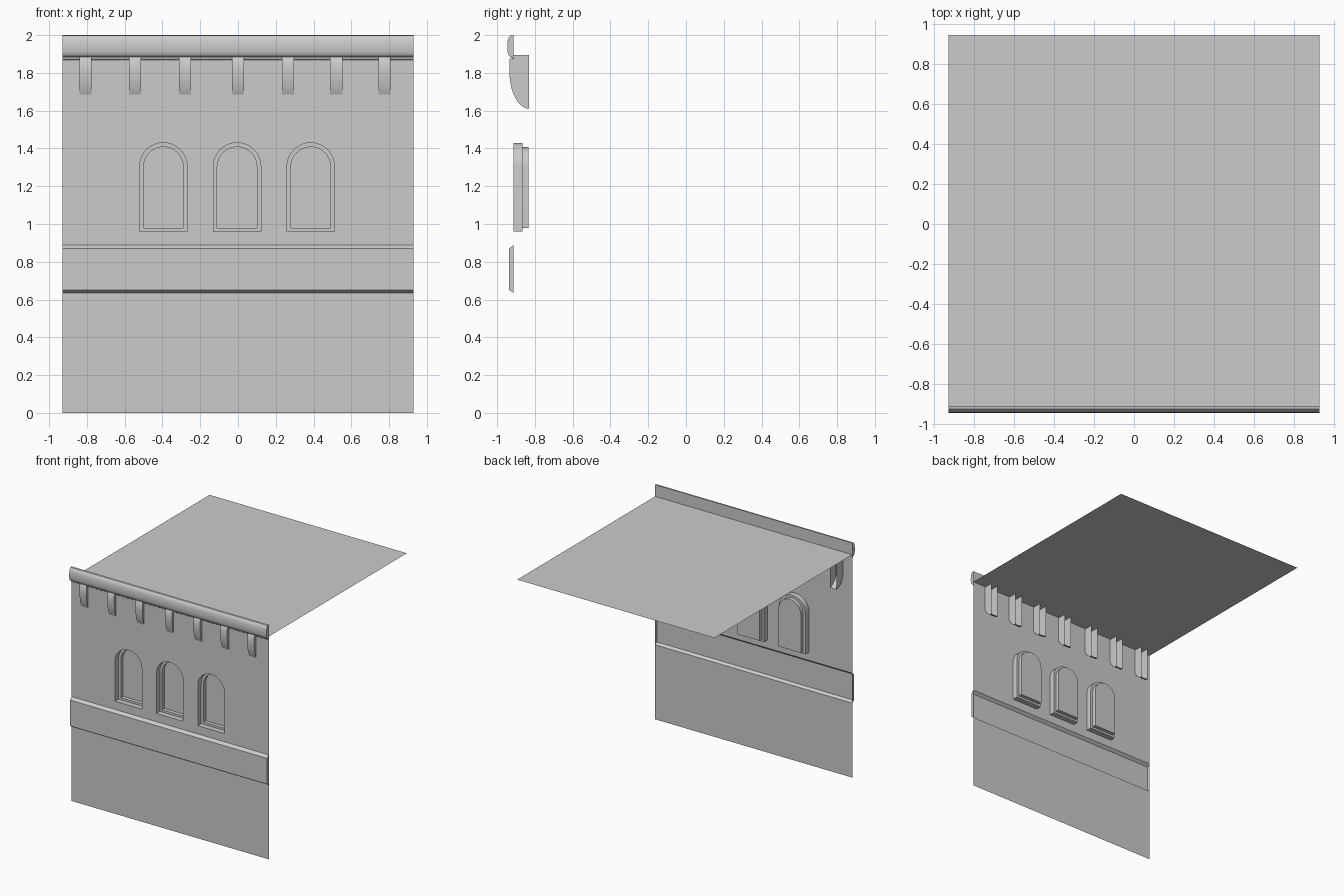
import bpy, bmesh, math
from mathutils import Vector

if "Cube" in bpy.data.objects:
    bpy.data.objects.remove(bpy.data.objects["Cube"])

W = 0.93          # half width
Y = -0.912        # wall plane
ROOF_Z = 1.9


def finish(name, verts, faces, smooth=False):
    me = bpy.data.meshes.new(name)
    me.from_pydata(verts, [], faces)
    ob = bpy.data.objects.new(name, me)
    bpy.context.collection.objects.link(ob)
    if smooth:
        bpy.ops.object.select_all(action='DESELECT')
        ob.select_set(True)
        bpy.context.view_layer.objects.active = ob
        bpy.ops.object.shade_smooth_by_angle(angle=math.radians(35))
    return ob


def extrude_x(name, profile, x0, x1, smooth=False):
    """Open strip along x from a (y, z) profile listed top to bottom, with end caps."""
    n = len(profile)
    verts = [(x, y, z) for x in (x0, x1) for y, z in profile]
    faces = [(i, i + 1, n + i + 1, n + i) for i in range(n - 1)]
    faces += [tuple(reversed(range(n))), tuple(range(n, 2 * n))]
    return finish(name, verts, faces, smooth)


def arch(cx, half, bottom, top, seg=16):
    """Round-headed outline in (x, z), counter-clockwise from the front."""
    spring = top - half
    pts = [(cx - half, bottom), (cx + half, bottom)]
    for i in range(seg + 1):
        a = math.pi * i / seg
        pts.append((cx + half * math.cos(a), spring + half * math.sin(a)))
    return pts


# lower wall
finish("lower_wall", [(-W, Y, 0), (W, Y, 0), (W, Y, 0.635), (-W, Y, 0.635)], [(0, 1, 2, 3)])

# upper wall with arched openings
centres = (-0.395, -0.005, 0.385)
bm = bmesh.new()
outlines = [[(-W, 0.89), (W, 0.89), (W, 2.0), (-W, 2.0)]]
outlines += [arch(c, 0.126, 0.96, 1.43) for c in centres]
for pts in outlines:
    vs = [bm.verts.new((x, Y, z)) for x, z in pts]
    for i, v in enumerate(vs):
        bm.edges.new((v, vs[(i + 1) % len(vs)]))
bmesh.ops.triangle_fill(bm, use_beauty=True, edges=bm.edges[:], normal=Vector((0, -1, 0)))
for f in bm.faces:
    f.normal_update()
    if f.normal.y > 0:
        f.normal_flip()
me = bpy.data.meshes.new("upper_wall")
bm.to_mesh(me)
bm.free()
bpy.context.collection.objects.link(bpy.data.objects.new("upper_wall", me))

# stepped window recesses with panes
for k, c in enumerate(centres):
    outer = arch(c, 0.126, 0.96, 1.43)
    inner = arch(c, 0.105, 0.978, 1.408)
    rings = [(outer, Y), (outer, -0.865), (inner, -0.865), (inner, -0.833)]
    n = len(outer)
    verts = [(x, y, z) for pts, y in rings for x, z in pts]
    faces = []
    for r in range(3):
        for i in range(n):
            j = (i + 1) % n
            faces.append((r * n + i, r * n + j, (r + 1) * n + j, (r + 1) * n + i))
    faces.append(tuple(range(3 * n, 4 * n)))
    finish(f"window_{k + 1}", verts, faces, True)

# chamfered string course
extrude_x("wall_band", [(Y, 0.89), (-0.936, 0.87), (-0.936, 0.65), (Y, 0.635)], -W, W)

# rounded parapet moulding
extrude_x("parapet", [(Y, 2.0), (-0.928, 1.998), (-0.938, 1.988), (-0.944, 1.968),
                      (-0.946, 1.94), (-0.945, 1.915), (-0.941, 1.897), (-0.934, 1.888),
                      (-0.922, 1.884), (-0.918, 1.872), (Y, 1.868)], -W, W, True)

# curved brackets, open at the back
curve = [(-0.83, 1.895), (-0.918, 1.895), (-0.935, 1.87)]
for i in range(11):
    a = math.pi / 2 * i / 10
    curve.append((-0.83 - 0.105 * math.cos(a), 1.81 - 0.2 * math.sin(a)))
for k, c in enumerate((-0.808, -0.545, -0.28, 0.0, 0.265, 0.52, 0.775)):
    extrude_x(f"bracket_{k + 1}", curve, c - 0.032, c + 0.032, True)

# flat roof
finish("roof", [(-W, Y, ROOF_Z), (W, Y, ROOF_Z), (W, 0.946, ROOF_Z), (-W, 0.946, ROOF_Z)],
       [(0, 1, 2, 3)])
